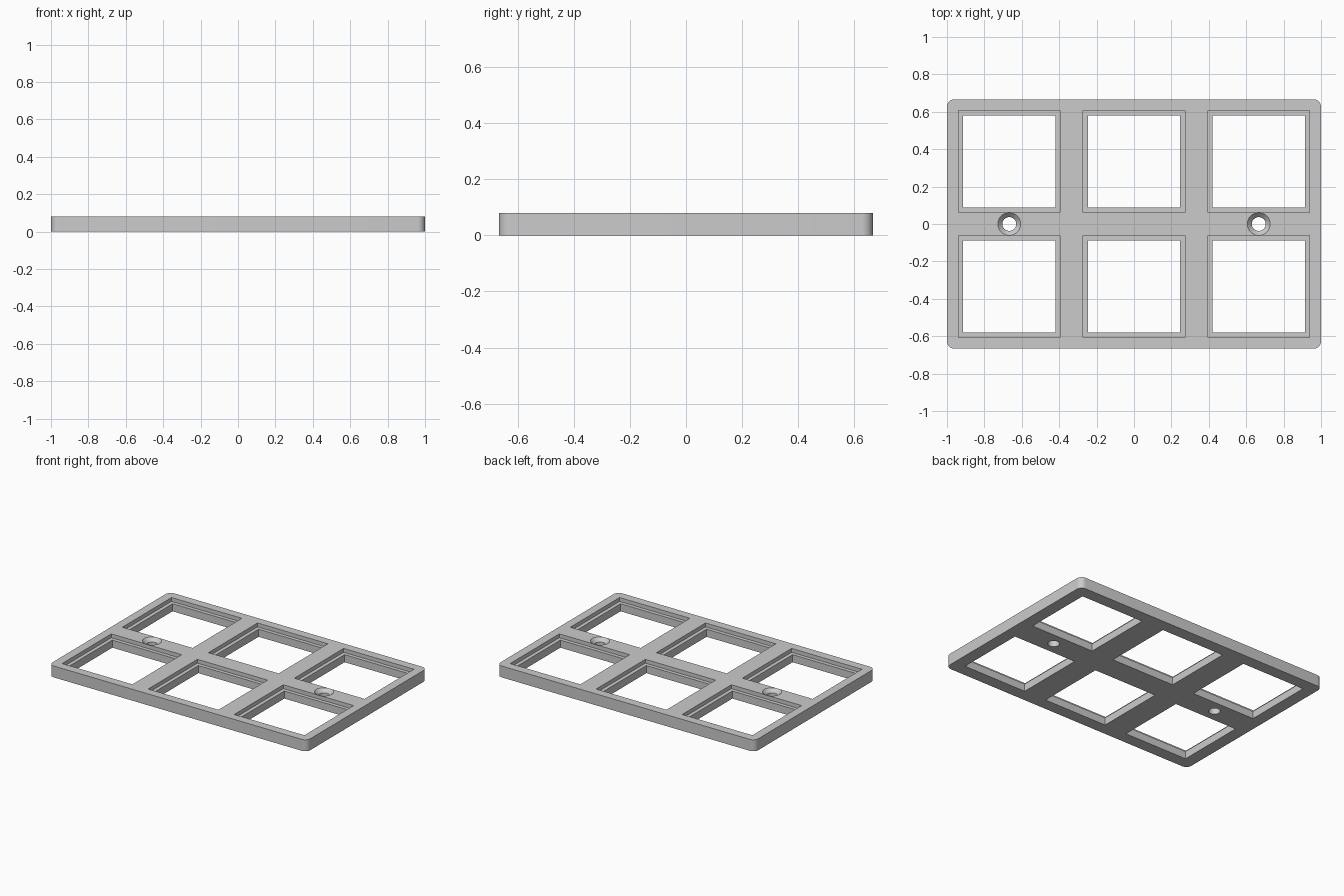
import bpy
import bmesh
from mathutils import Matrix, Vector

WIDTH, DEPTH, THICK = 2.0, 1.333, 0.08
CORNER = 0.04
PITCH = 0.667
OPENING, RECESS, RECESS_DEPTH = 0.493, 0.545, 0.027
HOLE_R, SINK_R, SINK_DEPTH = 0.037, 0.061, 0.025

cube = bpy.data.objects.get("Cube")
if cube:
    bpy.data.objects.remove(cube, do_unlink=True)

grey = bpy.data.materials.new("plain grey")
grey.use_nodes = True
colour = (0.6, 0.6, 0.6, 1)
grey.diffuse_color = colour
grey.node_tree.nodes["Principled BSDF"].inputs["Base Color"].default_value = colour


def make_object(name, bm):
    mesh = bpy.data.meshes.new(name)
    bm.to_mesh(mesh)
    bm.free()
    mesh.materials.append(grey)
    obj = bpy.data.objects.new(name, mesh)
    bpy.context.collection.objects.link(obj)
    return obj


def box(name, x, y, z0, z1, sx, sy):
    bm = bmesh.new()
    place = Matrix.Translation((x, y, (z0 + z1) / 2)) @ Matrix.Diagonal((sx, sy, z1 - z0, 1))
    bmesh.ops.create_cube(bm, size=1, matrix=place)
    return make_object(name, bm)


def cone(name, x, z0, z1, r0, r1):
    bm = bmesh.new()
    bmesh.ops.create_cone(bm, cap_ends=True, segments=48, radius1=r0, radius2=r1,
                          depth=z1 - z0, matrix=Matrix.Translation((x, 0, (z0 + z1) / 2)))
    return make_object(name, bm)


# Plate with rounded vertical corners
bm = bmesh.new()
bmesh.ops.create_cube(bm, size=1, matrix=Matrix.Translation((0, 0, THICK / 2))
                      @ Matrix.Diagonal((WIDTH, DEPTH, THICK, 1)))
upright = [e for e in bm.edges
           if abs((e.verts[0].co - e.verts[1].co).normalized().dot(Vector((0, 0, 1)))) > 0.9]
bmesh.ops.bevel(bm, geom=upright, offset=CORNER, segments=8, profile=0.5, affect='EDGES')
frame = make_object("window_frame_plate", bm)

# Stepped square openings, three by two
cutters = []
for x in (-PITCH, 0, PITCH):
    for y in (-PITCH / 2, PITCH / 2):
        cutters.append(box("opening_cutter", x, y, -0.1, 0.2, OPENING, OPENING))
        cutters.append(box("recess_cutter", x, y, THICK - RECESS_DEPTH, 0.2, RECESS, RECESS))

# Countersunk screw holes
slope = (SINK_R - HOLE_R) / SINK_DEPTH
extra = 0.02
for x in (-PITCH, PITCH):
    cutters.append(cone("hole_cutter", x, -0.1, 0.2, HOLE_R, HOLE_R))
    cutters.append(cone("countersink_cutter", x, THICK - SINK_DEPTH, THICK + extra,
                        HOLE_R, SINK_R + slope * extra))

bpy.ops.object.select_all(action='DESELECT')
bpy.context.view_layer.objects.active = frame
frame.select_set(True)
for cutter in cutters:
    cutter.hide_render = True
    cut = frame.modifiers.new("cut", 'BOOLEAN')
    cut.operation = 'DIFFERENCE'
    cut.solver = 'EXACT'
    cut.object = cutter
    bpy.ops.object.modifier_apply(modifier=cut.name)
    bpy.data.objects.remove(cutter, do_unlink=True)

bpy.ops.object.shade_smooth_by_angle()
